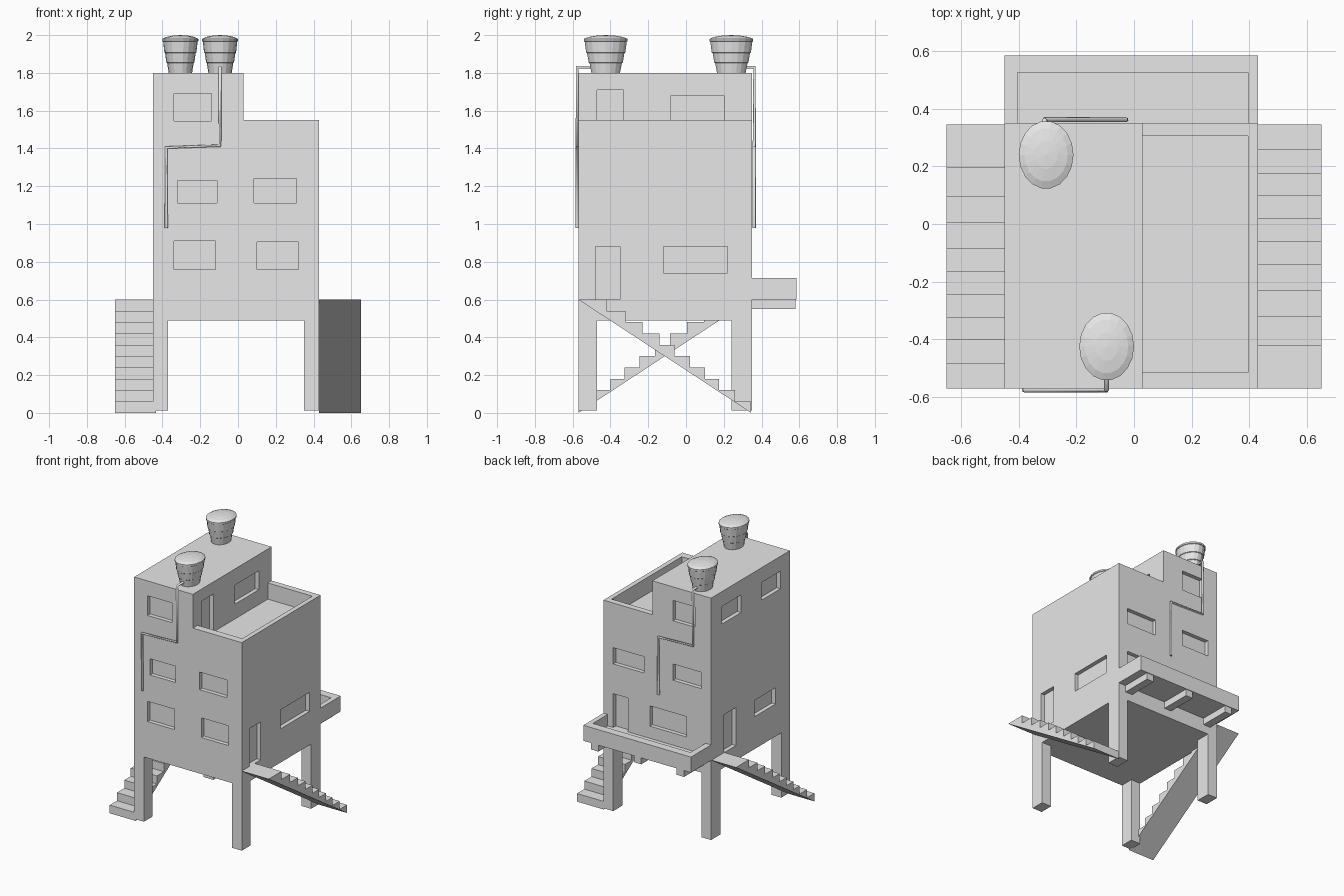
import bpy, bmesh, math
from mathutils import Vector

old = bpy.data.objects.get("Cube")
if old:
    bpy.data.objects.remove(old, do_unlink=True)

grey = bpy.data.materials.new("plain_grey")
grey.use_nodes = True
grey.diffuse_color = (0.8, 0.8, 0.8, 1)
grey.node_tree.nodes["Principled BSDF"].inputs["Base Color"].default_value = (0.8, 0.8, 0.8, 1)

# Outer limits of the house
X0, X1, Y0, Y1 = -0.45, 0.43, -0.57, 0.35
STEP_X, FLOOR, BASE = 0.03, 1.43, 0.49
DEPTH = 0.03


def make(name, bm):
    bmesh.ops.recalc_face_normals(bm, faces=bm.faces)
    mesh = bpy.data.meshes.new(name)
    bm.to_mesh(mesh)
    bm.free()
    mesh.materials.append(grey)
    obj = bpy.data.objects.new(name, mesh)
    bpy.context.collection.objects.link(obj)
    return obj


def add_box(bm, x, y, z):
    lo, hi = Vector((x[0], y[0], z[0])), Vector((x[1], y[1], z[1]))
    for v in bmesh.ops.create_cube(bm, size=1)["verts"]:
        v.co = Vector([(a + b) / 2 + c * (b - a) for a, b, c in zip(lo, hi, v.co)])


def boxes(name, parts):
    bm = bmesh.new()
    for p in parts:
        add_box(bm, *p)
    return make(name, bm)


def extrude(name, points, offset):
    bm = bmesh.new()
    face = bm.faces.new([bm.verts.new(p) for p in points])
    new = bmesh.ops.extrude_face_region(bm, geom=[face])["geom"]
    bmesh.ops.translate(bm, vec=offset, verts=[g for g in new if isinstance(g, bmesh.types.BMVert)])
    return make(name, bm)


# House block with a raised tall side
outline = [(X0, BASE), (X1, BASE), (X1, FLOOR), (STEP_X, FLOOR), (STEP_X, 1.8), (X0, 1.8)]
house = extrude("house_body", [(x, Y0, z) for x, z in outline], (0, Y1 - Y0, 0))

# Window and door recesses: (start, end, bottom, top) along each wall
front = [(-0.34, -0.14, 1.545, 1.69), (-0.32, -0.11, 1.11, 1.23), (0.085, 0.31, 1.11, 1.24),
         (-0.34, -0.12, 0.76, 0.91), (0.1, 0.32, 0.76, 0.905)]
back = [(-0.32, -0.14, 1.55, 1.7), (-0.37, -0.14, 1.11, 1.23), (0.1, 0.35, 1.1, 1.22),
        (0.23, 0.35, 0.63, 0.88), (-0.25, 0.05, 0.72, 0.87)]
left = [(-0.48, -0.35, 0.6, 0.88), (-0.12, 0.22, 0.74, 0.88)]
right = [(0.0, 0.22, 1.56, 1.69), (-0.46, -0.24, 1.56, 1.69),
         (-0.4, -0.16, 0.73, 0.85), (0.06, 0.2, 0.6, 0.88)]
terrace = [(-0.47, -0.33, FLOOR + 0.01, 1.71), (-0.08, 0.2, 1.54, 1.68)]

cuts = []
for wall, side, openings in ((Y0, 1, front), (Y1, -1, back)):
    span = sorted((wall - side * DEPTH, wall + side * DEPTH))
    cuts += [((a, b), span, (c, d)) for a, b, c, d in openings]
for wall, openings in ((X1, left), (X0, right), (STEP_X, terrace)):
    cuts += [((wall - DEPTH, wall + DEPTH), (a, b), (c, d)) for a, b, c, d in openings]
cutter = boxes("opening_cutter", cuts)
cutter.hide_render = True
mod = house.modifiers.new("openings", 'BOOLEAN')
mod.operation, mod.solver, mod.object = 'DIFFERENCE', 'EXACT', cutter
bpy.context.view_layer.objects.active = house
bpy.ops.object.modifier_apply(modifier=mod.name)
bpy.data.objects.remove(cutter, do_unlink=True)

# Parapet round the roof terrace
rim = (FLOOR, 1.55)
boxes("terrace_parapet", [((STEP_X, X1), (Y0, -0.515), rim), ((STEP_X, X1), (0.305, Y1), rim),
                          ((0.395, X1), (-0.515, 0.305), rim)])

# Legs
for x_name, x in (("left", (0.35, X1)), ("right", (X0, -0.37))):
    for y_name, y in (("front", (Y0, -0.47)), ("back", (0.24, Y1))):
        boxes(f"{y_name}_{x_name}_leg", [(x, y, (0.012, BASE))])

# Rear balcony with its parapet and support beams
OUT = 0.585
wall = (0.6, 0.715)
boxes("balcony", [((X0, X1), (Y1, OUT), (0.6, 0.63)), ((X0, X1), (0.525, OUT), wall),
                  ((X0, -0.405), (Y1, 0.525), wall), ((0.395, X1), (Y1, 0.525), wall)])
boxes("balcony_beams", [((x - 0.03, x + 0.03), (Y1, OUT - 0.005), (0.55, 0.6))
                        for x in (0.34, -0.01, -0.36)])

# Side stairs: stepped top, straight sloping underside
edges = [-0.42, -0.32, -0.23, -0.14, -0.06, 0.02, 0.1, 0.175, 0.26, 0.345]
profile = [(Y0, 0.6)]
for i, y in enumerate(edges):
    profile += [(y, 0.6 - 0.06 * i), (y, 0.54 - 0.06 * i)]
extrude("left_stairs", [(X1, y, z) for y, z in profile], (0.22, 0, 0))
extrude("right_stairs", [(-0.65, Y0 + 0.345 - y, z) for y, z in profile], (0.215, 0, 0))

# Water tanks: tiered oval buckets with domed lids
TANK = [(0, 1.8), (0.062, 1.8), (0.07, 1.852), (0.074, 1.855), (0.081, 1.905), (0.085, 1.908),
        (0.091, 1.965), (0.095, 1.968), (0.095, 1.98), (0.075, 1.99), (0.04, 1.997), (0, 2.0)]


def tank(name, cx, cy, sides=18):
    bm = bmesh.new()
    verts = [bm.verts.new((r, 0, z)) for r, z in TANK]
    chain = [bm.edges.new(pair) for pair in zip(verts, verts[1:])]
    bmesh.ops.spin(bm, geom=verts + chain, cent=(0, 0, 0), axis=(0, 0, 1),
                   angle=math.tau, steps=sides)
    bmesh.ops.remove_doubles(bm, verts=bm.verts, dist=0.0005)
    for v in bm.verts:
        v.co = (v.co.x + cx, v.co.y * 1.24 + cy, v.co.z)
    make(name, bm)


tank("front_tank", -0.095, -0.425)
tank("back_tank", -0.305, 0.24)


# Drain pipes
def pipe(name, points):
    curve = bpy.data.curves.new(name, 'CURVE')
    curve.dimensions = '3D'
    curve.bevel_depth, curve.bevel_resolution = 0.009, 1
    curve.use_fill_caps = True
    spline = curve.splines.new('POLY')
    spline.points.add(len(points) - 1)
    for p, co in zip(spline.points, points):
        p.co = (*co, 1)
    curve.materials.append(grey)
    bpy.context.collection.objects.link(bpy.data.objects.new(name, curve))


def drain(name, x, y_tank, y_wall, x_end):
    pipe(name, [(x, y_tank, 1.83), (x, y_wall, 1.83), (x, y_wall, 1.415),
                (x_end, y_wall, 1.405), (x_end, y_wall, 0.98)])


drain("front_pipe", -0.095, -0.5, -0.576, -0.38)
drain("back_pipe", -0.31, 0.31, 0.362, -0.028)
